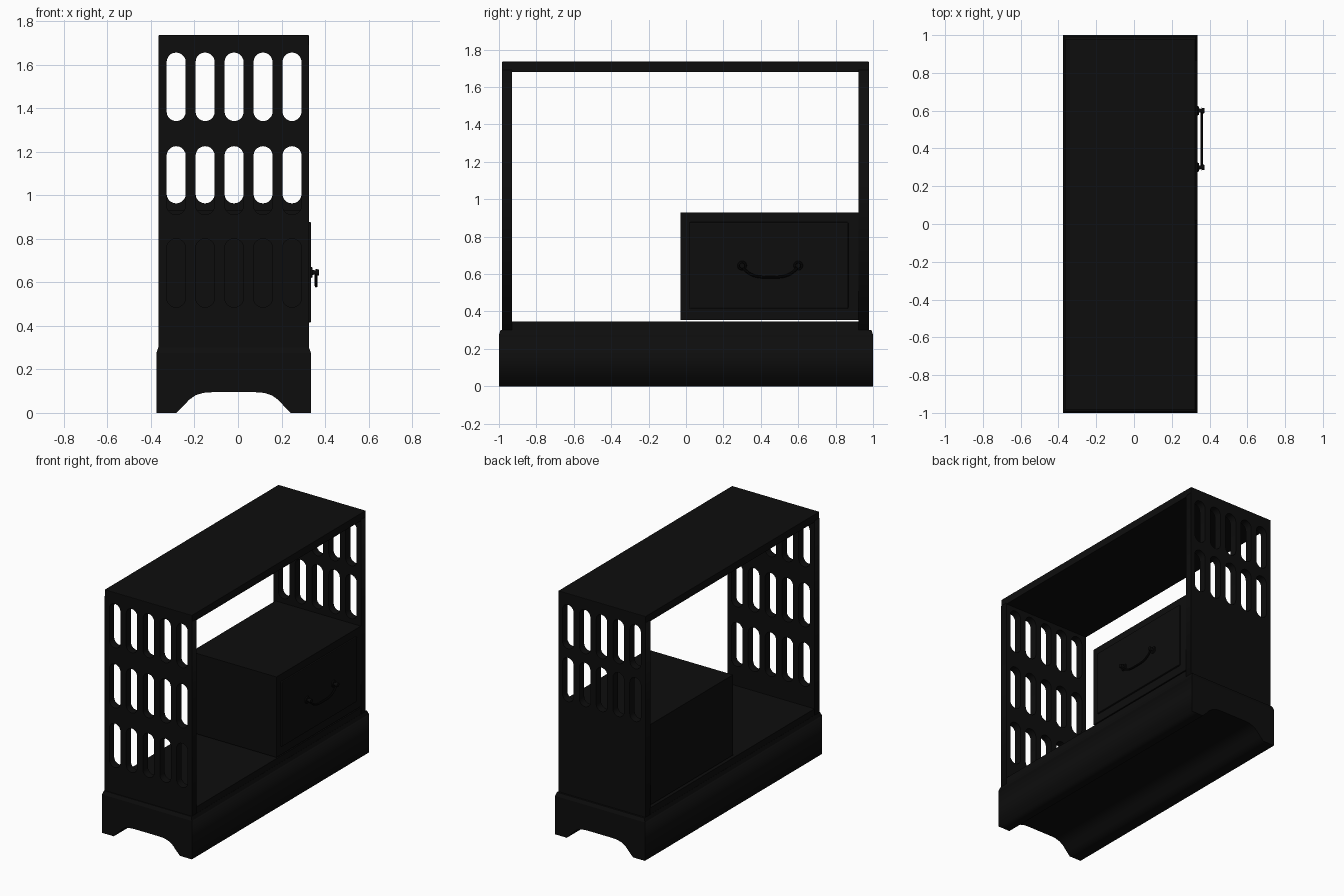
import bpy, bmesh, math
from mathutils import Matrix, Vector

if "Cube" in bpy.data.objects:
    bpy.data.objects.remove(bpy.data.objects["Cube"], do_unlink=True)


def material(name, value):
    m = bpy.data.materials.new(name)
    m.use_nodes = True
    color = (value, value, value, 1)
    m.diffuse_color = color
    m.node_tree.nodes["Principled BSDF"].inputs["Base Color"].default_value = color
    return m


BLACK = material("black paint", 0.004)
METAL = material("black metal", 0.003)
MID = -0.02                      # centre of the cabinet across x


def add_object(name, mesh, mat):
    ob = bpy.data.objects.new(name, mesh)
    bpy.context.collection.objects.link(ob)
    mesh.materials.clear()
    mesh.materials.append(mat)
    return ob


def box(name, x, y, z, mat=BLACK, bevel=0.0, taper=0.0):
    """Box between (min, max) pairs; taper pulls in the top edges."""
    bm = bmesh.new()
    bmesh.ops.create_cube(bm, size=1)
    for v in bm.verts:
        inset = taper if v.co.z > 0 else 0
        for i, span in enumerate((x, y, z)):
            side = 1 if v.co[i] > 0 else 0
            v.co[i] = span[side] + (inset * (1 - 2 * side) if i < 2 else 0)
    if bevel:
        bmesh.ops.bevel(bm, geom=bm.edges[:], offset=bevel, segments=2,
                        profile=0.5, affect='EDGES')
    mesh = bpy.data.meshes.new(name)
    bm.to_mesh(mesh)
    bm.free()
    return add_object(name, mesh, mat)


def curve_mesh(name, curve, mat, matrix=Matrix()):
    """Turn a curve into a mesh object."""
    temp = bpy.data.objects.new("temp", curve)
    bpy.context.collection.objects.link(temp)
    bpy.context.view_layer.update()
    graph = bpy.context.evaluated_depsgraph_get()
    mesh = bpy.data.meshes.new_from_object(temp.evaluated_get(graph))
    bpy.data.objects.remove(temp, do_unlink=True)
    mesh.transform(matrix)
    mesh.name = name
    return add_object(name, mesh, mat)


def plate(name, outlines, y0, y1):
    """Extrude x-z outlines along y; inner outlines become holes."""
    curve = bpy.data.curves.new(name, 'CURVE')
    curve.dimensions = '2D'
    curve.fill_mode = 'BOTH'
    curve.extrude = (y1 - y0) / 2
    for pts in outlines:
        s = curve.splines.new('POLY')
        s.points.add(len(pts) - 1)
        for p, (x, z) in zip(s.points, pts):
            p.co = (x, z, 0, 1)
        s.use_cyclic_u = True
    turn = Matrix.Translation((0, (y0 + y1) / 2, 0)) @ Matrix.Rotation(math.pi / 2, 4, 'X')
    return curve_mesh(name, curve, BLACK, turn)


def slot(cx, z0, z1, r=0.044, n=10):
    """Upright round-ended slot outline."""
    pts = []
    for zc, start in ((z1 - r, 0), (z0 + r, math.pi)):
        for i in range(n + 1):
            a = start + math.pi * i / n
            pts.append((cx + r * math.cos(a), zc + r * math.sin(a)))
    return pts


# Pierced end panels
X = (-0.365, 0.325)
rect = [(X[0], 0.3), (X[1], 0.3), (X[1], 1.69), (X[0], 1.69)]
columns = [MID + 0.002 + i * 0.133 for i in range(-2, 3)]
front_rows = [(1.34, 1.655), (0.91, 1.225), (0.485, 0.80)]
back_rows = [(1.34, 1.655), (0.962, 1.277)]
for name, rows, y0, y1 in (("front_panel", front_rows, -0.985, -0.93),
                           ("back_panel", back_rows, 0.923, 0.978)):
    plate(name, [rect] + [slot(c, *r) for r in rows for c in columns], y0, y1)

# Top and shelf
box("top_board", X, (-0.985, 0.978), (1.68, 1.735), bevel=0.003)
box("shelf", X, (-0.935, 0.925), (0.295, 0.347))

# Plinth with an arch running through it
half = [(0.355, 0.275), (0.355, 0.0), (0.262, 0.0), (0.235, 0.027),
        (0.205, 0.06), (0.175, 0.081), (0.14, 0.092), (0.10, 0.095)]
outline = [(MID + x, z) for x, z in half] + [(MID - x, z) for x, z in reversed(half)]
plate("plinth", [outline], -1, 1)
box("plinth_moulding", (MID - 0.355, MID + 0.355), (-1, 1), (0.275, 0.30), taper=0.009)

# Drawer case and raised drawer front
box("drawer_case", (-0.35, 0.325), (-0.03, 0.925), (0.355, 0.93))
box("drawer_front", (0.31, 0.336), (0.018, 0.868), (0.415, 0.877), bevel=0.006)


# Handle: two round mounts with knobs and a hanging bail
def disc(name, x0, x1, y, z, r):
    bm = bmesh.new()
    bmesh.ops.create_cone(bm, cap_ends=True, segments=20, radius1=r, radius2=r * 0.85,
                          depth=x1 - x0)
    mesh = bpy.data.meshes.new(name)
    bm.to_mesh(mesh)
    bm.free()
    mesh.transform(Matrix.Translation(((x0 + x1) / 2, y, z))
                   @ Matrix.Rotation(math.pi / 2, 4, 'Y'))
    return add_object(name, mesh, METAL)


smooth = []
for side, y in (("front", 0.30), ("back", 0.60)):
    smooth.append(disc(side + "_handle_mount", 0.334, 0.343, y, 0.645, 0.026))
    smooth.append(disc(side + "_handle_stem", 0.34, 0.362, y, 0.645, 0.011))
    smooth.append(disc(side + "_handle_knob", 0.357, 0.372, y, 0.645, 0.016))

bail = bpy.data.curves.new("bail", 'CURVE')
bail.dimensions = '3D'
bail.bevel_depth = 0.007
bail.bevel_resolution = 2
bail.use_fill_caps = True
spline = bail.splines.new('POLY')
steps = 24
spline.points.add(steps)
for i, p in enumerate(spline.points):
    t = 2 * i / steps - 1
    p.co = (0.359, 0.45 + 0.15 * t, 0.583 + 0.057 * abs(t) ** 3.5, 1)
smooth.append(curve_mesh("handle_bail", bail, METAL))

# Smooth shading on the round metal parts
bpy.ops.object.select_all(action='DESELECT')
for ob in smooth:
    ob.select_set(True)
bpy.context.view_layer.objects.active = smooth[0]
bpy.ops.object.shade_smooth_by_angle(angle=math.radians(35))
